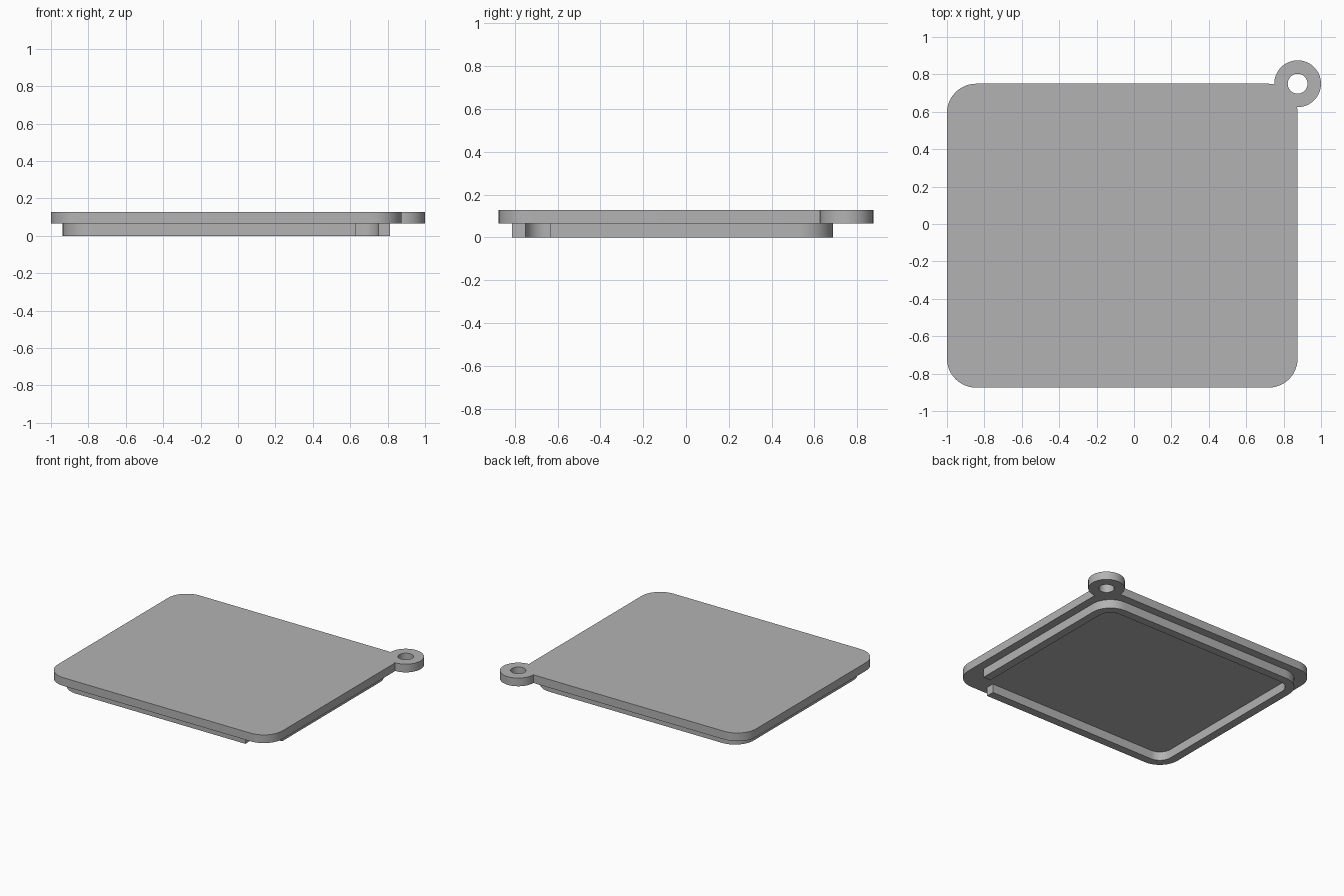
import bpy
import bmesh
from math import cos, sin, pi

cube = bpy.data.objects.get("Cube")
if cube:
    bpy.data.objects.remove(cube, do_unlink=True)

grey = bpy.data.materials.new("plain grey")
grey.use_nodes = True
grey.diffuse_color = (0.45, 0.45, 0.45, 1)
grey.node_tree.nodes["Principled BSDF"].inputs["Base Color"].default_value = grey.diffuse_color

X0, X1, Y0, Y1 = -1.0, 0.875, -0.875, 0.75   # cover edges
BASE, TOP = 0.066, 0.128
RADIUS, WALL = 0.156, 0.0625


def arc(cx, cy, r, start, sweep, steps):
    return [(cx + r * cos(start + sweep * i / steps),
             cy + r * sin(start + sweep * i / steps)) for i in range(steps + 1)]


def corners(inset, r, quadrants):
    """Rounded corners of the cover outline, counter-clockwise."""
    points = []
    for q in quadrants:
        cx = X1 - inset - r if q in (0, 3) else X0 + inset + r
        cy = Y1 - inset - r if q in (0, 1) else Y0 + inset + r
        points += arc(cx, cy, r, q * pi / 2, pi / 2, 12)
    return points


def slab(name, polygons, z0, z1):
    """Extrude adjoining flat polygons into a solid."""
    bm = bmesh.new()
    for poly in polygons:
        bm.faces.new([bm.verts.new((x, y, z0)) for x, y in poly])
    bmesh.ops.remove_doubles(bm, verts=bm.verts[:], dist=0.0001)
    grown = bmesh.ops.extrude_face_region(bm, geom=bm.faces[:], use_keep_orig=True)
    top = [g for g in grown["geom"] if isinstance(g, bmesh.types.BMVert)]
    bmesh.ops.translate(bm, verts=top, vec=(0, 0, z1 - z0))
    bmesh.ops.recalc_face_normals(bm, faces=bm.faces[:])
    mesh = bpy.data.meshes.new(name)
    bm.to_mesh(mesh)
    bm.free()
    mesh.materials.append(grey)
    obj = bpy.data.objects.new(name, mesh)
    bpy.context.collection.objects.link(obj)
    return obj


def strip(outer, inner):
    return [(outer[i], outer[i + 1], inner[i + 1], inner[i])
            for i in range(len(outer) - 1)]


def select_only(obj):
    bpy.ops.object.select_all(action="DESELECT")
    obj.select_set(True)
    bpy.context.view_layer.objects.active = obj


# Cover plate with rounded corners
cover = slab("cover_plate", [corners(0, RADIUS, range(4))], BASE, TOP)

# Hanging ring, merged into the back corner of the cover
ring = slab("hanging_ring", strip(arc(X1, Y1, 0.125, 0, 2 * pi, 64),
                                  arc(X1, Y1, 0.053, 0, 2 * pi, 64)), BASE, TOP)
select_only(cover)
union = cover.modifiers.new("join_ring", "BOOLEAN")
union.operation = "UNION"
union.solver = "EXACT"
union.object = ring
bpy.ops.object.modifier_apply(modifier=union.name)
bpy.data.objects.remove(ring, do_unlink=True)

# Lip under the cover, open at the front corner
gap_x, gap_y = X1 - 0.245, Y0 + 0.24


def lip_path(inset, r):
    return ([(X1 - inset, gap_y)] + corners(inset, r, range(3))
            + [(gap_x, Y0 + inset)])


lip = slab("lower_lip", strip(lip_path(WALL, RADIUS),
                              lip_path(2 * WALL, RADIUS - WALL)), 0, BASE)

for part in (cover, lip):
    select_only(part)
    bpy.ops.object.shade_smooth_by_angle(angle=pi / 6)
